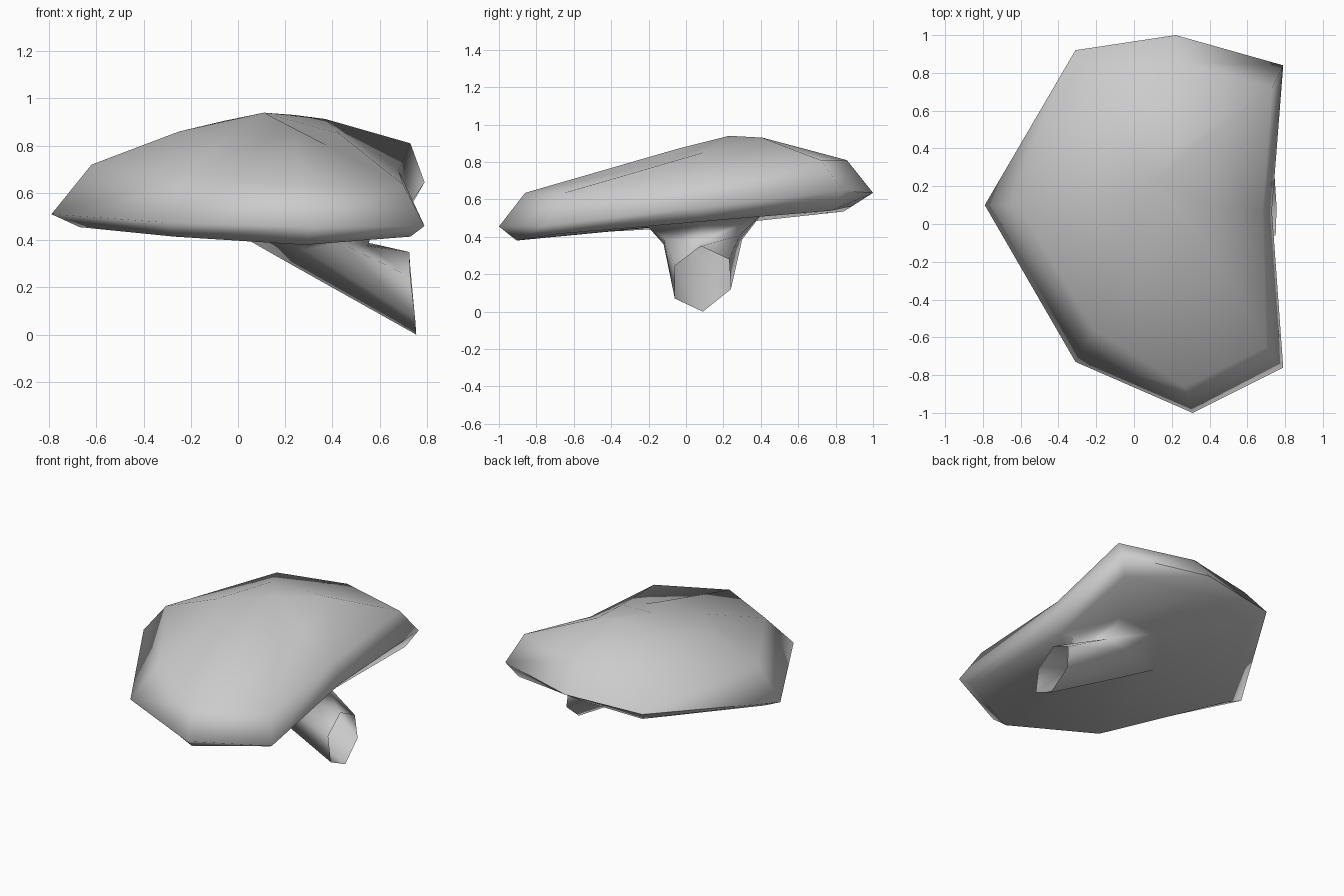
import bpy
import bmesh

cube = bpy.data.objects.get("Cube")
if cube:
    bpy.data.objects.remove(cube, do_unlink=True)

grey = bpy.data.materials.new("soft_grey")
grey.use_nodes = True
colour = (0.6, 0.6, 0.6, 1)
grey.diffuse_color = colour
grey.node_tree.nodes["Principled BSDF"].inputs["Base Color"].default_value = colour

bm = bmesh.new()


def loft(rings):
    """Skin matching rings and return their vertex loops."""
    loops = [[bm.verts.new(p) for p in ring] for ring in rings]
    for a, b in zip(loops, loops[1:]):
        for i in range(len(a)):
            j = (i + 1) % len(a)
            bm.faces.new((a[i], a[j], b[j], b[i]))
    return loops


def border(loop):
    """Edges around a vertex loop."""
    return [bm.edges.get((v, loop[i - 1])) for i, v in enumerate(loop)]


# Cap: tucked underside, widest rim, shoulder and crown
rim = [(-.79, .10, .51), (-.31, -.73, .475), (.31, -1, .455), (.79, -.76, .46),
       (.73, .07, .555), (.79, .84, .645), (.22, 1, .635), (-.31, .92, .61)]
under = [(.1 + (x - .1) * .87, .05 + (y - .05) * .91, z - .075) for x, y, z in rim]
under[0] = (-.67, .10, .455)
under[1] = (-.27, -.66, .415)
under[3] = (.73, -.69, .415)
under[5] = (.73, .78, .54)
under[6] = (.20, .89, .565)
shoulder = [(-.62, .10, .72), (-.21, -.56, .685), (.27, -.86, .635), (.70, -.65, .635),
            (.68, .07, .695), (.73, .72, .81), (.23, .86, .81), (-.25, .78, .79)]
crown = [(-.25, .12, .86), (-.06, -.13, .835), (.24, -.04, .872), (.38, -.10, .80),
         (.43, .09, .85), (.37, .45, .913), (.24, .41, .93), (-.06, .44, .905)]
cap = loft([under, rim, shoulder, crown])
summit = bm.verts.new((.11, .23, .94))
for i, v in enumerate(cap[-1]):
    bm.faces.new((cap[-1][i - 1], v, summit))

# Crisp lip on the cap's rear left rim
for a, b in zip(cap[1][5:], cap[1][6:] + cap[1][:1]):
    bm.edges.get((a, b)).smooth = False

# Stem: open six-sided tube leaning sideways and flaring into the cap
foot = [(.725, .08, .35), (.73, .23, .28), (.745, .24, .12),
        (.755, .09, .0), (.75, -.06, .07), (.73, -.06, .245)]
neck = [(.55, .08, .375), (.46, .29, .41), (.32, .30, .385),
        (.22, .09, .30), (.28, -.12, .36), (.43, -.12, .39)]
flare = [(.58, .09, .475), (.45, .40, .515), (.15, .40, .515),
         (-.09, .09, .477), (.10, -.18, .45), (.42, -.20, .45)]
stem = loft([foot, neck, flare])

# Underside: web between the cap's lower edge and the stem
bmesh.ops.triangle_fill(bm, use_beauty=True, normal=(0, 0, 1),
                        edges=border(cap[0]) + border(stem[-1]))
bmesh.ops.recalc_face_normals(bm, faces=bm.faces)
for face in bm.faces:
    face.smooth = True

mesh = bpy.data.meshes.new("cap_and_stem")
bm.to_mesh(mesh)
bm.free()
mesh.materials.append(grey)
bpy.context.collection.objects.link(bpy.data.objects.new("cap_and_stem", mesh))
